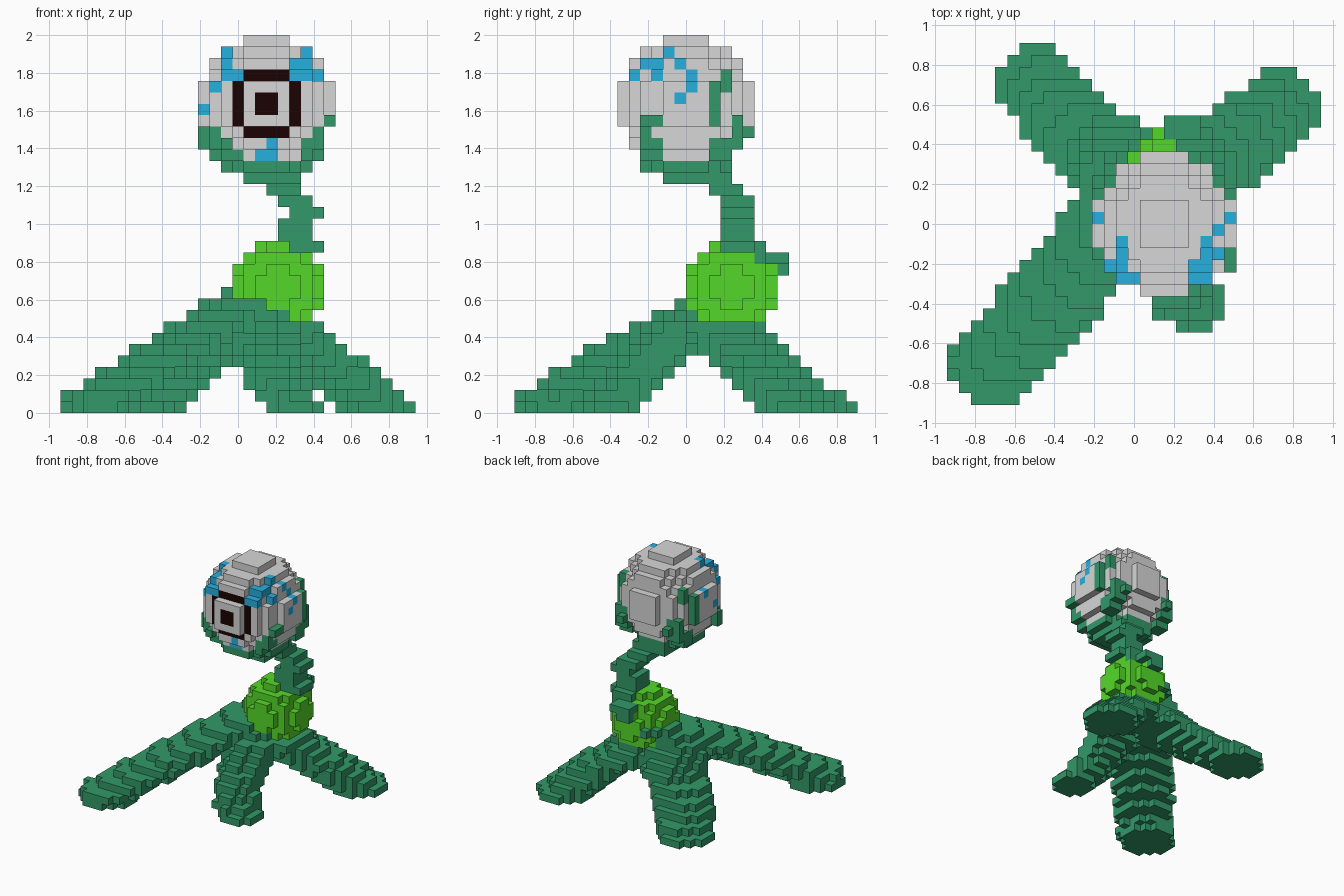
import bpy, bmesh, math
from itertools import product

cube = bpy.data.objects.get("Cube")
if cube:
    bpy.data.objects.remove(cube, do_unlink=True)

S = 2 / 33  # block size


def srgb(*rgb):
    lin = [((c / 255 + 0.055) / 1.055) ** 2.4 if c > 10 else c / 3294 for c in rgb]
    return (*lin, 1.0)


def material(name, colour):
    m = bpy.data.materials.new(name)
    m.use_nodes = True
    m.diffuse_color = colour
    bsdf = next(n for n in m.node_tree.nodes if n.type == 'BSDF_PRINCIPLED')
    bsdf.inputs["Base Color"].default_value = colour
    bsdf.inputs["Roughness"].default_value = 0.9
    return m


MATS = {
    "vine": material("vine_green", srgb(50, 153, 104)),
    "leaf": material("bright_green", srgb(84, 217, 40)),
    "grey": material("stone_grey", srgb(215, 215, 215)),
    "blue": material("water_blue", srgb(39, 176, 223)),
    "dark": material("dark_brown", srgb(27, 2, 2)),
}


def ball(cx, cy, cz, r):
    rng = [range(int(c - r), int(c + r) + 1) for c in (cx, cy, cz)]
    return {p for p in product(*rng)
            if (p[0] + .5 - cx) ** 2 + (p[1] + .5 - cy) ** 2 + (p[2] + .5 - cz) ** 2 < r * r}


def disc(cx, cy, k, r):
    return {(i, j, k) for i in range(int(cx - r) - 1, int(cx + r) + 2)
            for j in range(int(cy - r) - 1, int(cy + r) + 2)
            if (i + .5 - cx) ** 2 + (j + .5 - cy) ** 2 < r * r}


def box(i, j, k):
    """Inclusive ranges of blocks."""
    return set(product(*[range(a, b + 1) for a, b in (i, j, k)]))


def leg(path):
    """Stack of discs sliding along waypoints (layer, x, y, radius)."""
    cells = set()
    for a, b in zip(path, path[1:]):
        for k in range(a[0], b[0] + 1):
            t = (k - a[0]) / (b[0] - a[0])
            x, y, r = [a[n] + (b[n] - a[n]) * t for n in (1, 2, 3)]
            cells |= disc(x, y, k, r)
    return cells


def mirror(cells):
    return cells | {(35 - i, j, k) for i, j, k in cells}


parts = {}

# Head: round grey shell
head = {c: "grey" for c in ball(18, 15, 27, 6)}

# Vines creeping over the head, looping at the back corners
vines = mirror(
    box((23, 23), (17, 17), (25, 28)) | box((22, 22), (18, 18), (28, 29))
    | box((21, 22), (19, 19), (23, 25)) | box((21, 22), (17, 18), (22, 23))
    | box((22, 22), (11, 11), (23, 24)) | box((21, 21), (11, 12), (22, 23))
    | {(21, 20, 24), (23, 12, 25), (23, 11, 25), (22, 12, 23)})
vines -= {(12, 12, 25), (12, 11, 25)}
vines |= box((12, 12), (12, 12), (23, 24)) | {(14, 10, 23), (15, 11, 22)}
head.update({c: "vine" for c in vines})
head.update({c: "vine" for c in disc(18, 15, 21, 4.2)})

# Water drops running down the head
drops = mirror({(21, 13, 31), (21, 12, 30), (21, 11, 30), (20, 10, 29), (21, 10, 29)})
drops |= {(20, 11, 30), (22, 12, 29), (22, 14, 30), (22, 15, 29),
          (23, 15, 28), (23, 14, 27), (13, 11, 28), (12, 13, 26), (12, 15, 28),
          (17, 11, 22), (18, 11, 22), (18, 10, 23)}
head.update({c: "blue" for c in drops})

# Eye: dark ring around the raised front plate, and a pupil
eye = box((15, 15), (10, 10), (25, 28)) | box((20, 20), (10, 10), (25, 28))
eye |= box((16, 19), (10, 10), (24, 24)) | box((16, 19), (10, 10), (29, 29))
eye |= box((17, 18), (9, 9), (26, 27))
head.update({c: "dark" for c in eye})
parts["head"] = head

# Crooked neck, rooted behind the body
neck = (box((16, 20), (13, 18), (20, 20)) | box((18, 20), (17, 19), (19, 19))
        | box((19, 21), (18, 20), (18, 18)) | box((20, 22), (18, 20), (17, 17))
        | box((19, 21), (18, 20), (15, 16)) | box((20, 22), (18, 20), (14, 14))
        | box((19, 21), (21, 21), (14, 14)) | box((18, 20), (22, 23), (13, 13))
        | box((19, 21), (21, 21), (13, 13)) | box((18, 19), (23, 23), (12, 12)))
parts["neck"] = {c: "vine" for c in neck}

# Bright round body
parts["body"] = {c: "leaf" for c in ball(19, 19, 11, 4)}

# Four sprawling legs
legs = {
    "front_right_leg": [(0, 3.5, 3.5, 3.4), (1, 4, 3.5, 3.6), (2, 5.5, 5.4, 3.6),
                        (4, 8.6, 8.4, 3.8), (9, 15.8, 17.6, 3.8), (10, 17.5, 19.5, 3.4)],
    "back_right_leg": [(0, 7.5, 26.5, 3.4), (4, 11.6, 21.5, 3.6), (5, 14.2, 20, 4),
                       (8, 14.6, 17.3, 4)],
    "back_left_leg": [(0, 27.5, 24.5, 3.4), (4, 23.2, 21, 3.6), (5, 20.8, 20, 4),
                      (7, 19.5, 18, 4)],
    "front_left_leg": [(0, 20.5, 8.5, 2.7), (1, 19.5, 9.2, 2.7), (2, 19, 10, 2.6),
                       (4, 18.2, 12, 2.9), (7, 18, 16, 3.6), (8, 17, 16.6, 3.1)],
}
for name, path in legs.items():
    parts[name] = {c: "vine" for c in leg(path)}

# Each block belongs to one part only, earlier parts first
taken = set()
for name, cells in parts.items():
    parts[name] = {c: m for c, m in cells.items() if c not in taken}
    taken |= set(parts[name])

# Outward corner loops for the six block sides
SIDES = {
    (1, 0, 0): ((1, 0, 0), (1, 1, 0), (1, 1, 1), (1, 0, 1)),
    (-1, 0, 0): ((0, 0, 0), (0, 0, 1), (0, 1, 1), (0, 1, 0)),
    (0, 1, 0): ((0, 1, 0), (0, 1, 1), (1, 1, 1), (1, 1, 0)),
    (0, -1, 0): ((0, 0, 0), (1, 0, 0), (1, 0, 1), (0, 0, 1)),
    (0, 0, 1): ((0, 0, 1), (1, 0, 1), (1, 1, 1), (0, 1, 1)),
    (0, 0, -1): ((0, 0, 0), (0, 1, 0), (1, 1, 0), (1, 0, 0)),
}


def build(name, cells):
    """Mesh only the exposed sides of the blocks."""
    slots = sorted(set(cells.values()))
    bm, verts = bmesh.new(), {}
    for (i, j, k), colour in cells.items():
        for (dx, dy, dz), loop in SIDES.items():
            if (i + dx, j + dy, k + dz) in taken:
                continue
            corners = []
            for a, b, c in loop:
                key = (i + a, j + b, k + c)
                if key not in verts:
                    verts[key] = bm.verts.new(((key[0] - 15.5) * S, (key[1] - 15) * S, key[2] * S))
                corners.append(verts[key])
            bm.faces.new(corners).material_index = slots.index(colour)
    mesh = bpy.data.meshes.new(name)
    bm.to_mesh(mesh)
    bm.free()
    for s in slots:
        mesh.materials.append(MATS[s])
    bpy.context.scene.collection.objects.link(bpy.data.objects.new(name, mesh))


for name, cells in parts.items():
    build(name, cells)
